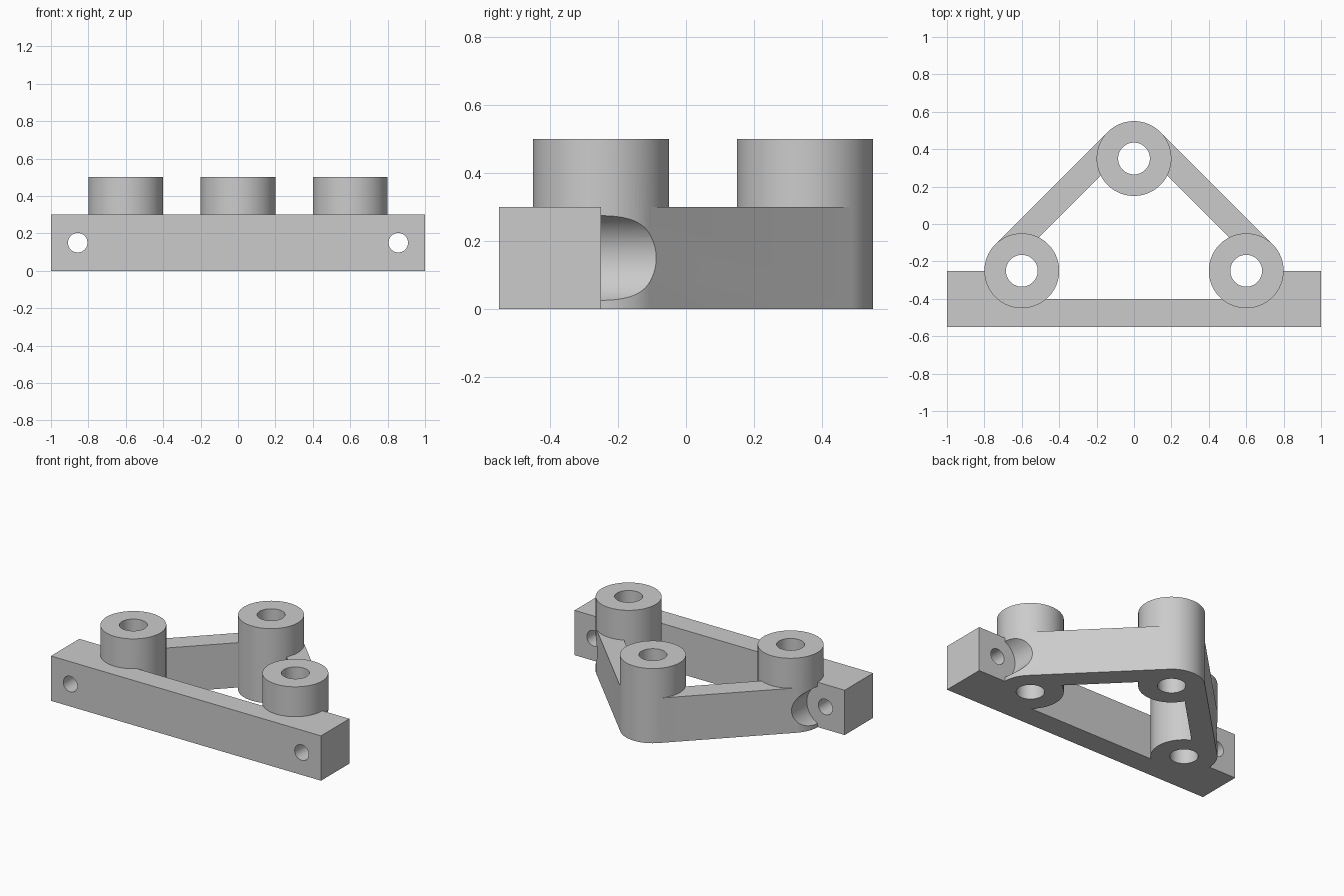
import bpy, bmesh, math
from mathutils import Vector, Matrix

default = bpy.data.objects.get("Cube")
if default:
    bpy.data.objects.remove(default)

BAR_H, BOSS_H = 0.3, 0.5
BOSS_R, BORE_R = 0.2, 0.085
BOSSES = [(-0.6, -0.25), (0.6, -0.25), (0, 0.35)]
BOLT_X, BOLT_Z = 0.857, 0.15

grey = bpy.data.materials.new("plain grey")
grey.use_nodes = True
colour = (0.6, 0.6, 0.6, 1)
grey.diffuse_color = colour
grey.node_tree.nodes["Principled BSDF"].inputs["Base Color"].default_value = colour


def make_object(name, bm):
    bmesh.ops.recalc_face_normals(bm, faces=bm.faces)
    mesh = bpy.data.meshes.new(name)
    bm.to_mesh(mesh)
    bm.free()
    mesh.materials.append(grey)
    obj = bpy.data.objects.new(name, mesh)
    bpy.context.collection.objects.link(obj)
    return obj


def prism(name, outline, height):
    bm = bmesh.new()
    base = bm.faces.new([bm.verts.new((x, y, 0)) for x, y in outline])
    top = bmesh.ops.extrude_face_region(bm, geom=[base])["geom"]
    verts = [v for v in top if isinstance(v, bmesh.types.BMVert)]
    bmesh.ops.translate(bm, verts=verts, vec=(0, 0, height))
    return make_object(name, bm)


def cylinder(name, radius, start, end):
    start, end = Vector(start), Vector(end)
    axis = end - start
    turn = Vector((0, 0, 1)).rotation_difference(axis).to_matrix().to_4x4()
    bm = bmesh.new()
    bmesh.ops.create_cone(bm, cap_ends=True, segments=96, radius1=radius,
                          radius2=radius, depth=axis.length,
                          matrix=Matrix.Translation((start + end) / 2) @ turn)
    return make_object(name, bm)


def combine(body, other, operation):
    mod = body.modifiers.new(operation.lower(), "BOOLEAN")
    mod.operation, mod.solver, mod.object = operation, "EXACT", other
    bpy.context.view_layer.objects.active = body
    bpy.ops.object.modifier_apply(modifier=mod.name)
    bpy.data.objects.remove(other)


# Front rail, thinner between the two front bosses
right_half = [(1, -0.55), (1, -0.25), (0.6, -0.25), (0.6, -0.4)]
left_half = [(-x, y) for x, y in reversed(right_half)]
bracket = prism("triangular_bracket", right_half + left_half, BAR_H)

# Diagonal arms, flush with the outside of the bosses
apex = Vector(BOSSES[2])
for side in (-1, 1):
    foot = Vector((side * 0.6, -0.25))
    out = Vector((side, 1)).normalized()
    inner, outer = out * 0.062, out * (BOSS_R - 0.0003)
    arm = prism("arm", [apex + inner, apex + outer, foot + outer, foot + inner], BAR_H)
    combine(bracket, arm, "UNION")

# Bosses
for x, y in BOSSES:
    combine(bracket, cylinder("boss", BOSS_R, (x, y, 0), (x, y, BOSS_H)), "UNION")

# Vertical bores
for x, y in BOSSES:
    combine(bracket, cylinder("bore", BORE_R, (x, y, -0.1), (x, y, 0.6)), "DIFFERENCE")

# Mounting bolt holes with head clearance behind the rail
for side in (-1, 1):
    x = side * BOLT_X
    combine(bracket, cylinder("bolt_hole", 0.052, (x, -0.7, BOLT_Z), (x, 0, BOLT_Z)), "DIFFERENCE")
    combine(bracket, cylinder("head_clearance", 0.137, (x, -0.25, BOLT_Z), (x, 0.3, BOLT_Z)), "DIFFERENCE")

bpy.ops.object.select_all(action="DESELECT")
bracket.select_set(True)
bpy.context.view_layer.objects.active = bracket
bpy.ops.object.shade_smooth_by_angle(angle=math.radians(30))
